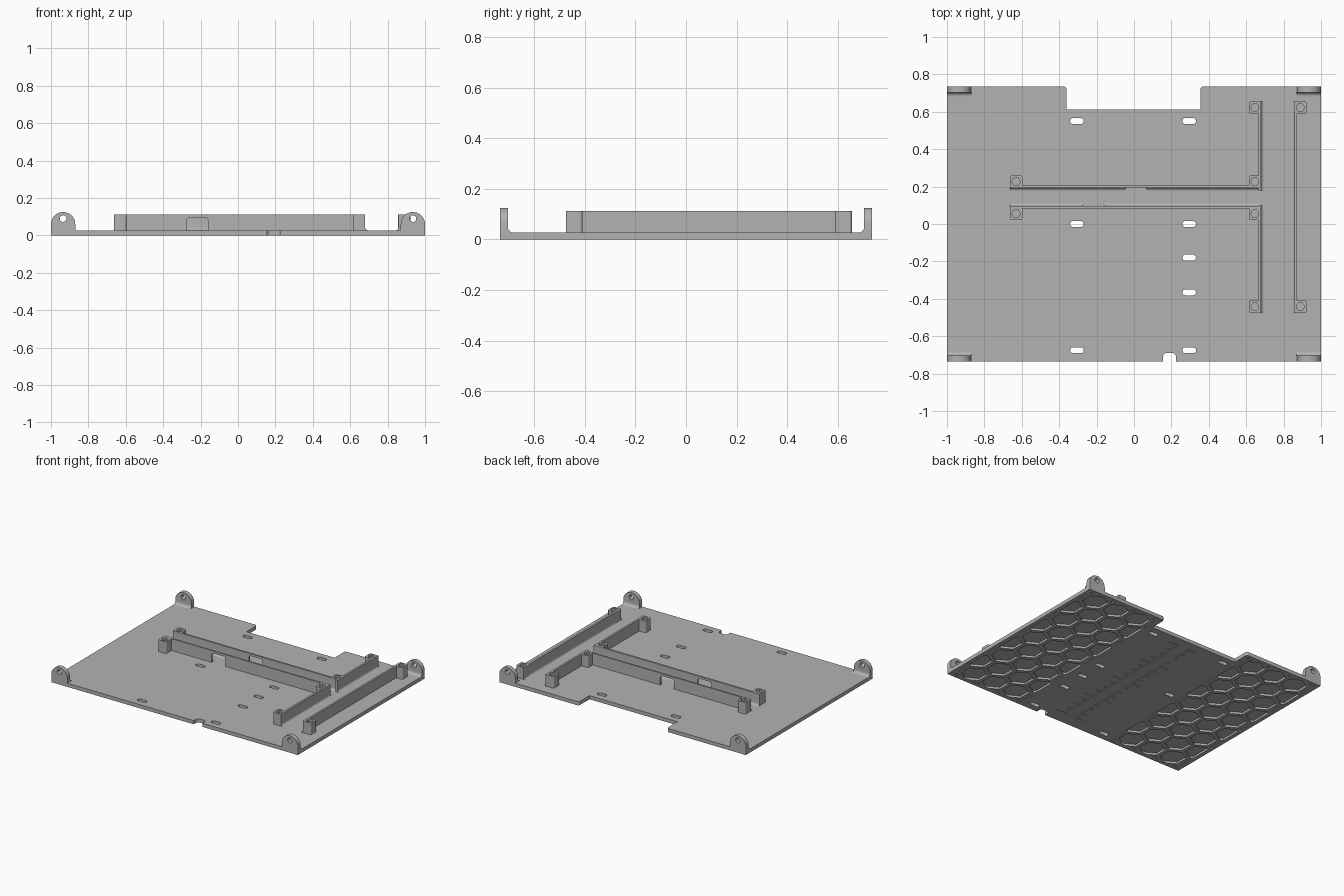
import bpy, bmesh, math
from mathutils import Vector

if "Cube" in bpy.data.objects:
    bpy.data.objects.remove(bpy.data.objects["Cube"])

GREY = bpy.data.materials.new("mid grey plastic")
GREY.use_nodes = True
GREY.diffuse_color = (0.45, 0.45, 0.45, 1)
GREY.node_tree.nodes["Principled BSDF"].inputs["Base Color"].default_value = (0.45, 0.45, 0.45, 1)

HALF_Y = 0.735      # half depth of the plate
BASE = 0.027        # plate thickness
TOP = 0.113         # rail and post height


def prisms(name, outlines, push):
    """One object made of flat 3D outlines, each extruded along push."""
    bm = bmesh.new()
    for outline in outlines:
        face = bm.faces.new([bm.verts.new(p) for p in outline])
        made = bmesh.ops.extrude_face_region(bm, geom=[face])["geom"]
        verts = [v for v in made if isinstance(v, bmesh.types.BMVert)]
        bmesh.ops.translate(bm, verts=verts, vec=Vector(push))
    bmesh.ops.recalc_face_normals(bm, faces=bm.faces)
    mesh = bpy.data.meshes.new(name)
    bm.to_mesh(mesh)
    bm.free()
    mesh.materials.append(GREY)
    obj = bpy.data.objects.new(name, mesh)
    bpy.context.collection.objects.link(obj)
    return obj


def cut(obj, tool, operation="DIFFERENCE"):
    """Apply a boolean and discard the tool."""
    tool.hide_render = True
    mod = obj.modifiers.new("cut", "BOOLEAN")
    mod.operation, mod.solver, mod.object = operation, "EXACT", tool
    graph = bpy.context.evaluated_depsgraph_get()
    mesh = bpy.data.meshes.new_from_object(obj.evaluated_get(graph))
    obj.modifiers.clear()
    obj.data = mesh
    bpy.data.objects.remove(tool)


def arc(cx, cy, r, start, end, n=8):
    angles = [math.radians(start + (end - start) * i / n) for i in range(n + 1)]
    return [(cx + r * math.cos(a), cy + r * math.sin(a)) for a in angles]


def rounded(x0, x1, y0, y1, r):
    return (arc(x1 - r, y1 - r, r, 0, 90) + arc(x0 + r, y1 - r, r, 90, 180)
            + arc(x0 + r, y0 + r, r, 180, 270) + arc(x1 - r, y0 + r, r, 270, 360))


def rect(x0, x1, y0, y1):
    return [(x0, y0), (x1, y0), (x1, y1), (x0, y1)]


def flat(points, z):
    return [(x, y, z) for x, y in points]


def upright(points, y):
    return [(x, y, z) for x, z in points]


def rail(name, axis, back, face, start, end, height=TOP, r=0.015):
    """Wall along an axis with a concave fillet at the foot of its face."""
    s = 1 if face > back else -1
    foot = [(face + s * (r + u), z) for u, z in arc(0, BASE + r, r, 180, 270)]
    profile = [(back, 0.02), (back, height), (face, height)] + foot + [(face + s * r, 0.02)]
    if axis == "x":
        return prisms(name, [[(start, u, z) for u, z in profile]], (end - start, 0, 0))
    return prisms(name, [[(u, start, z) for u, z in profile]], (0, end - start, 0))


# Base plate with a wide rear notch and a small front notch
outline = ([(-1, -HALF_Y), (0.155, -HALF_Y)] + arc(0.175, -0.71, 0.02, 180, 90)
           + arc(0.205, -0.71, 0.02, 90, 0) + [(0.225, -HALF_Y), (1, -HALF_Y), (1, HALF_Y)]
           + arc(0.37, HALF_Y - 0.015, 0.015, 90, 180) + [(0.355, 0.612), (-0.36, 0.612)]
           + arc(-0.375, HALF_Y - 0.015, 0.015, 0, 90) + [(-1, HALF_Y)])
plate = prisms("base_plate", [flat(outline, 0)], (0, 0, BASE))

# Strap slots through the plate
slots = [(x, y) for x in (-0.305, 0.295) for y in (0.55, 0.0, -0.675)]
slots += [(0.295, -0.18), (0.295, -0.365)]
cut(plate, prisms("slot_cutter", [flat(rounded(x - 0.036, x + 0.036, y - 0.016, y + 0.016, 0.0155), -0.1)
                                  for x, y in slots], (0, 0, 0.3)))

# Honeycomb pockets in the underside, trimmed to a border
PITCH, RADIUS = 0.18, 0.088
for side in (-1, 1):
    cells = []
    for row in range(-5, 6):
        for col in range(-3, 4):
            cx = side * 0.68 + (col + 0.5 * (row % 2)) * PITCH
            cells.append(flat(arc(cx, row * PITCH * 0.866, RADIUS, 30, 330, 5), -0.02))
    comb = prisms("honeycomb_cutter", cells, (0, 0, 0.035))
    border = prisms("border_cutter", [flat(rect(side * 0.68 - 0.29, side * 0.68 + 0.29,
                                                -0.705, 0.705), -0.1)], (0, 0, 0.3))
    cut(comb, border, "INTERSECT")
    cut(plate, comb)

# Two engraved measuring scales on the underside
marks = []
for x, s in ((0.07, 1), (-0.02, -1)):
    marks.append(flat(rect(x - 0.003, x + 0.003, -0.64, 0.55), -0.01))
    for i in range(17):
        y = -0.63 + i * 0.073
        length = 0.07 if i % 4 == 0 else 0.035
        near, far = sorted((x + s * 0.006, x + s * length))
        marks.append(flat(rect(near, far, y - 0.003, y + 0.003), -0.01))
cut(plate, prisms("scale_cutter", marks, (0, 0, 0.014)))

# Corner ears: arched tabs with a bolt hole
for sx, side in ((-1, "right"), (1, "left")):
    for sy, end in ((-1, "front"), (1, "back")):
        cx = sx * 0.935
        ear = rail(f"{end}_{side}_ear", "x", sy * HALF_Y, sy * 0.703,
                   cx - 0.065, cx + 0.065, 0.14, 0.02)
        arch = [(cx - 0.07, -0.1), (cx + 0.07, -0.1)] + arc(cx, 0.06, 0.065, 0, 180, 24)
        arch[0], arch[1] = (cx - 0.065, -0.1), (cx + 0.065, -0.1)
        cut(ear, prisms("arch_cutter", [upright(arch, sy * 0.7 - 0.1)], (0, 0.2, 0)), "INTERSECT")
        cut(ear, prisms("bolt_cutter", [upright(arc(cx, 0.09, 0.018, 0, 345, 23), sy * 0.7 - 0.1)],
                        (0, 0.2, 0)))

# Rails that frame the cross channel and the side channel
rear_rail = rail("rear_cross_rail", "x", 0.205, 0.192, -0.663, 0.68)
front_rail = rail("front_cross_rail", "x", 0.083, 0.097, -0.663, 0.68)
rail("rear_side_rail", "y", 0.666, 0.68, 0.18, 0.655)
rail("front_side_rail", "y", 0.666, 0.68, -0.475, 0.1)
rail("outer_side_rail", "y", 0.872, 0.858, -0.475, 0.655)

# Cable windows in the cross rails
for wall, x, y in ((rear_rail, 0.01, 0.19), (front_rail, -0.217, 0.1)):
    window = rounded(x - 0.056, x + 0.056, BASE, 0.097, 0.018)
    window = [p if p[1] > 0.06 else (x + math.copysign(0.056, p[0] - x), 0.0) for p in window]
    window = list(dict.fromkeys(window))
    cut(wall, prisms("window_cutter", [upright(window, y - 0.04)], (0, 0.08, 0)))

# Screw posts with hexagonal sockets
posts = [(0.647, y) for y in (0.622, 0.226, 0.054, -0.442)]
posts += [(-0.63, 0.226), (-0.63, 0.054), (0.889, 0.622), (0.889, -0.442)]
for number, (x, y) in enumerate(posts, 1):
    post = prisms(f"screw_post_{number}", [flat(rounded(x - 0.033, x + 0.033, y - 0.033, y + 0.033, 0.01), 0.02)],
                  (0, 0, TOP - 0.02))
    cut(post, prisms("socket_cutter", [flat(arc(x, y, 0.023, 0, 300, 5), 0.055)], (0, 0, 0.1)))

# Smooth curved faces, keep edges crisp
for obj in bpy.context.collection.objects:
    if obj.type == "MESH" and GREY.name in obj.data.materials:
        obj.data.shade_smooth()
        obj.data.set_sharp_from_angle(angle=math.radians(30))
